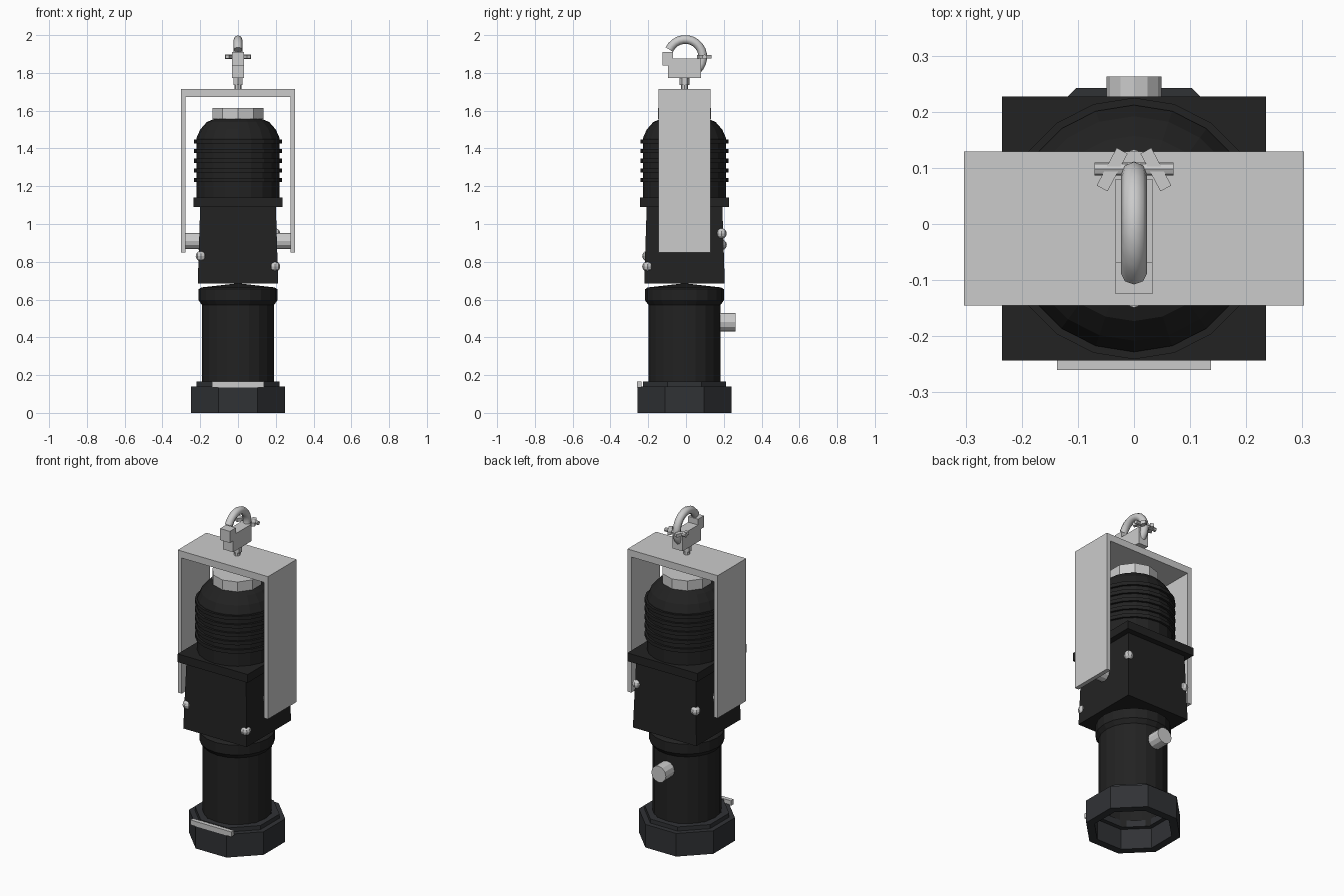
import bpy, bmesh, math
from mathutils import Matrix, Vector

if "Cube" in bpy.data.objects:
    bpy.data.objects.remove(bpy.data.objects["Cube"])

C = -0.008  # y of the lamp axis


def material(name, rgb):
    m = bpy.data.materials.new(name)
    m.diffuse_color = (*rgb, 1)
    m.use_nodes = True
    m.node_tree.nodes["Principled BSDF"].inputs["Base Color"].default_value = m.diffuse_color
    return m


black = material("black_paint", (0.016, 0.016, 0.016))
dark = material("dark_frame", (0.03, 0.032, 0.036))


def finish(name, bm, mat=None):
    bmesh.ops.recalc_face_normals(bm, faces=bm.faces)
    me = bpy.data.meshes.new(name)
    bm.to_mesh(me)
    bm.free()
    ob = bpy.data.objects.new(name, me)
    bpy.context.collection.objects.link(ob)
    if mat:
        me.materials.append(mat)
    return ob


def box(name, x0, x1, y0, y1, z0, z1, mat=None, top=1.0):
    """Box between limits; top scales the upper face."""
    bm = bmesh.new()
    bmesh.ops.create_cube(bm, size=1)
    for v in bm.verts:
        s = top if v.co.z > 0 else 1
        v.co = ((x0 + x1) / 2 + v.co.x * s * (x1 - x0),
                (y0 + y1) / 2 + v.co.y * s * (y1 - y0),
                z1 if v.co.z > 0 else z0)
    return finish(name, bm, mat)


def lathe(name, profile, sides, mat=None, phase=0.0, closed=False):
    """Revolve (radius, z) points round the lamp axis."""
    bm = bmesh.new()
    vs = [bm.verts.new((r, 0, z)) for r, z in profile]
    pairs = list(zip(vs, vs[1:] + (vs[:1] if closed else [])))
    es = [bm.edges.new(p) for p in pairs]
    bmesh.ops.spin(bm, geom=vs + es, cent=(0, 0, 0), axis=(0, 0, 1),
                   angle=math.tau, steps=sides, use_merge=True)
    bmesh.ops.remove_doubles(bm, verts=bm.verts, dist=1e-5)
    bmesh.ops.transform(bm, verts=bm.verts, matrix=Matrix.Translation((0, C, 0))
                        @ Matrix.Rotation(phase, 4, 'Z'))
    return finish(name, bm, mat)


def rod(name, a, b, r, sides=12, mat=None):
    """Cylinder from point a to point b."""
    a, b = Vector(a), Vector(b)
    bm = bmesh.new()
    rot = (b - a).to_track_quat('Z', 'Y').to_matrix().to_4x4()
    bmesh.ops.create_cone(bm, cap_ends=True, segments=sides, radius1=r, radius2=r,
                          depth=(b - a).length, matrix=Matrix.Translation((a + b) / 2) @ rot)
    return finish(name, bm, mat)


# Octagonal filter frame, hollow, with a raised lip
k = 1 / math.cos(math.pi / 8)
frame = [(0.205, 0), (0.25, 0), (0.25, 0.14), (0.22, 0.14), (0.22, 0.165), (0.18, 0.165), (0.18, 0.125), (0.205, 0.125)]
lathe("filter_frame", [(r * k, z) for r, z in frame], 8, dark, math.pi / 8, True)
box("filter_clip", -0.137, 0.137, -0.26, -0.235, 0.135, 0.165)

# Lens tube with collar and shallow cone on top
lathe("lens_tube", [(0.19, 0.125), (0.19, 0.57), (0.208, 0.595), (0.208, 0.655), (0.195, 0.664), (0, 0.686)], 20, black)
rod("focus_knob", (0, 0.18, 0.48), (0, 0.263, 0.48), 0.049)

# Tapered shutter housing and its cover plate
box("housing", -0.213, 0.213, C - 0.213, C + 0.213, 0.685, 1.09, black, 0.94)
box("cover_plate", -0.235, 0.235, C - 0.235, C + 0.235, 1.09, 1.14, black)

# Round corner knobs at staggered heights
for sx, sy, z in ((1, -1, 0.775), (-1, -1, 0.83), (-1, 1, 0.89), (1, 1, 0.95)):
    bm = bmesh.new()
    bmesh.ops.create_uvsphere(bm, u_segments=8, v_segments=6, radius=0.028,
                              matrix=Matrix.Translation((sx * 0.196, C + sy * 0.196, z)))
    finish("corner_knob", bm)

# Finned lamp house with domed top
profile = [(0, 1.13), (0.22, 1.13)]
for i in range(5):
    z = 1.233 + i * 0.051
    profile += [(0.22, z - 0.011), (0.233, z - 0.011), (0.233, z + 0.011), (0.22, z + 0.011)]
profile += [(0.22, 1.455), (0.2, 1.5), (0.165, 1.54), (0.127, 1.556), (0, 1.562)]
lathe("lamp_house", profile, 20, black)
lathe("top_cap", [(0, 1.55), (0.141, 1.555), (0.141, 1.615), (0, 1.615)], 10, None, math.pi / 10)

# Yoke: one bent strap
bm = bmesh.new()
outline = [(-0.303, 0.85), (-0.303, 1.715), (0.303, 1.715), (0.303, 0.85),
           (0.277, 0.85), (0.277, 1.673), (-0.277, 1.673), (-0.277, 0.85)]
face = bm.faces.new([bm.verts.new((x, C - 0.137, z)) for x, z in outline])
ext = bmesh.ops.extrude_face_region(bm, geom=[face])
bmesh.ops.translate(bm, vec=(0, 0.274, 0), verts=[v for v in ext['geom'] if isinstance(v, bmesh.types.BMVert)])
finish("yoke", bm)
for s in (-1, 1):
    rod("yoke_pivot", (s * 0.2, C, 0.91), (s * 0.28, C, 0.91), 0.043)

# Clamp: stem, block and stepped lip
rod("clamp_stem", (0, C, 1.70), (0, C, 1.74), 0.018, 8)
rod("clamp_nut", (0, C, 1.735), (0, C, 1.775), 0.027, 6)
box("clamp_block", -0.033, 0.033, -0.095, 0.08, 1.772, 1.875)
box("clamp_lip", -0.033, 0.033, -0.125, -0.068, 1.84, 1.91)

# Hook: swept arc over the pipe
cu = bpy.data.curves.new("hook", 'CURVE')
cu.dimensions = '3D'
cu.bevel_depth = 0.023
cu.bevel_resolution = 2
cu.use_fill_caps = True
sp = cu.splines.new('POLY')
n = 15
sp.points.add(n - 1)
for i, p in enumerate(sp.points):
    a = math.radians(155 - i * 205 / (n - 1))
    p.co = (0, C + 0.004 + 0.093 * math.cos(a), 1.884 + 0.093 * math.sin(a), 1)
bpy.context.collection.objects.link(bpy.data.objects.new("hook", cu))

# Wing bolt across the hook
rod("wing_bolt", (-0.07, 0.098, 1.885), (0.07, 0.098, 1.885), 0.012, 8)
for s in (-1, 1):
    wing = box("bolt_wing", -0.011, 0.011, -0.038, 0.038, -0.01, 0.01)
    wing.location = (s * 0.039, 0.097, 1.885)
    wing.rotation_euler = (0, 0, s * math.radians(28))
